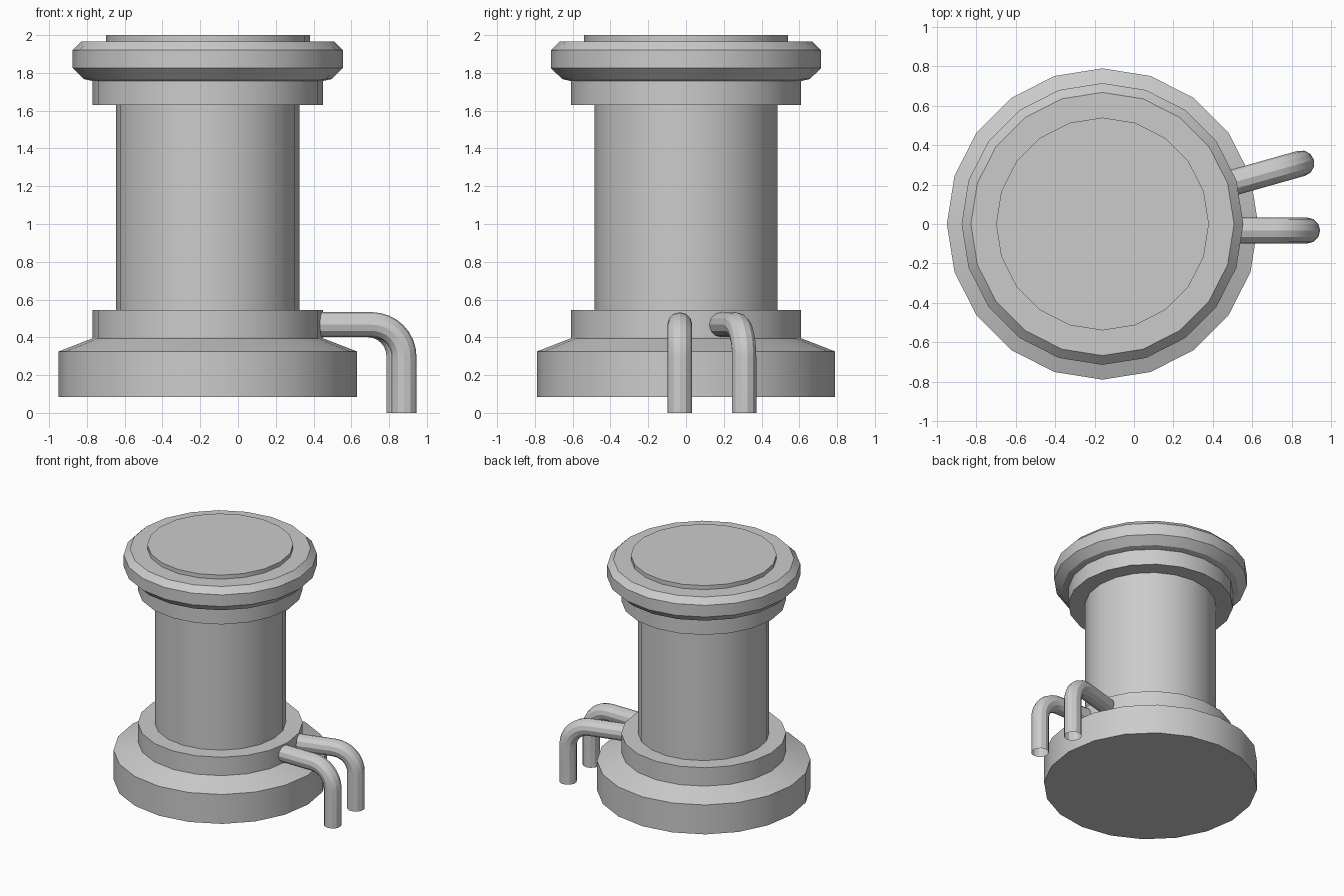
import bpy, bmesh
from math import sin, cos, pi, radians
from mathutils import Vector

if "Cube" in bpy.data.objects:
    bpy.data.objects.remove(bpy.data.objects["Cube"])

CENTRE_X = -0.16
SIDES = 20


def finish(obj):
    bpy.ops.object.select_all(action='DESELECT')
    obj.select_set(True)
    bpy.context.view_layer.objects.active = obj
    bpy.ops.object.shade_smooth_by_angle(angle=radians(25))


def lathe(name, profile):
    """Turn (radius, height) points into a closed, capped solid."""
    bm = bmesh.new()
    rings = [[bm.verts.new((r * cos(2 * pi * i / SIDES), r * sin(2 * pi * i / SIDES), z))
              for i in range(SIDES)] for r, z in profile]
    for a, b in zip(rings, rings[1:]):
        for i in range(SIDES):
            j = (i + 1) % SIDES
            bm.faces.new((a[i], a[j], b[j], b[i]))
    bm.faces.new(rings[0][::-1])
    bm.faces.new(rings[-1])
    mesh = bpy.data.meshes.new(name)
    bm.to_mesh(mesh)
    bm.free()
    obj = bpy.data.objects.new(name, mesh)
    obj.location.x = CENTRE_X
    bpy.context.collection.objects.link(obj)
    finish(obj)


def pipe(name, start, end, z=0.467, bend=0.17, radius=0.066):
    """Horizontal run from start to end, then a rounded elbow down to z = 0."""
    a, b = Vector((*start, z)), Vector((*end, z))
    out = (b - a).normalized()
    path = [a]
    for i in range(9):
        t = i / 8 * pi / 2
        path.append(b - out * bend * (1 - sin(t)) - Vector((0, 0, bend * (1 - cos(t)))))
    path.append(Vector((*end, 0)))
    curve = bpy.data.curves.new(name, 'CURVE')
    curve.dimensions = '3D'
    curve.bevel_depth = radius
    curve.bevel_resolution = 4
    spline = curve.splines.new('POLY')
    spline.points.add(len(path) - 1)
    for p, co in zip(spline.points, path):
        p.co = (*co, 1)
    obj = bpy.data.objects.new(name, curve)
    bpy.context.collection.objects.link(obj)
    bpy.ops.object.select_all(action='DESELECT')
    obj.select_set(True)
    bpy.context.view_layer.objects.active = obj
    bpy.ops.object.convert(target='MESH')
    finish(bpy.context.object)


# Stepped tank: wide foot, lower collar, drum, upper collar, bevelled lid
lathe("tank", [
    (0.79, 0.085), (0.79, 0.325), (0.61, 0.395), (0.61, 0.545),
    (0.485, 0.545), (0.485, 1.63), (0.61, 1.63), (0.61, 1.757),
    (0.655, 1.767), (0.715, 1.825), (0.715, 1.92), (0.668, 1.967),
    (0.54, 1.967), (0.54, 2.0)])

# Two outlet pipes bending down to the ground
pipe("front_pipe", (0.435, -0.033), (0.879, -0.033))
pipe("rear_pipe", (0.42, 0.187), (0.85, 0.308))
